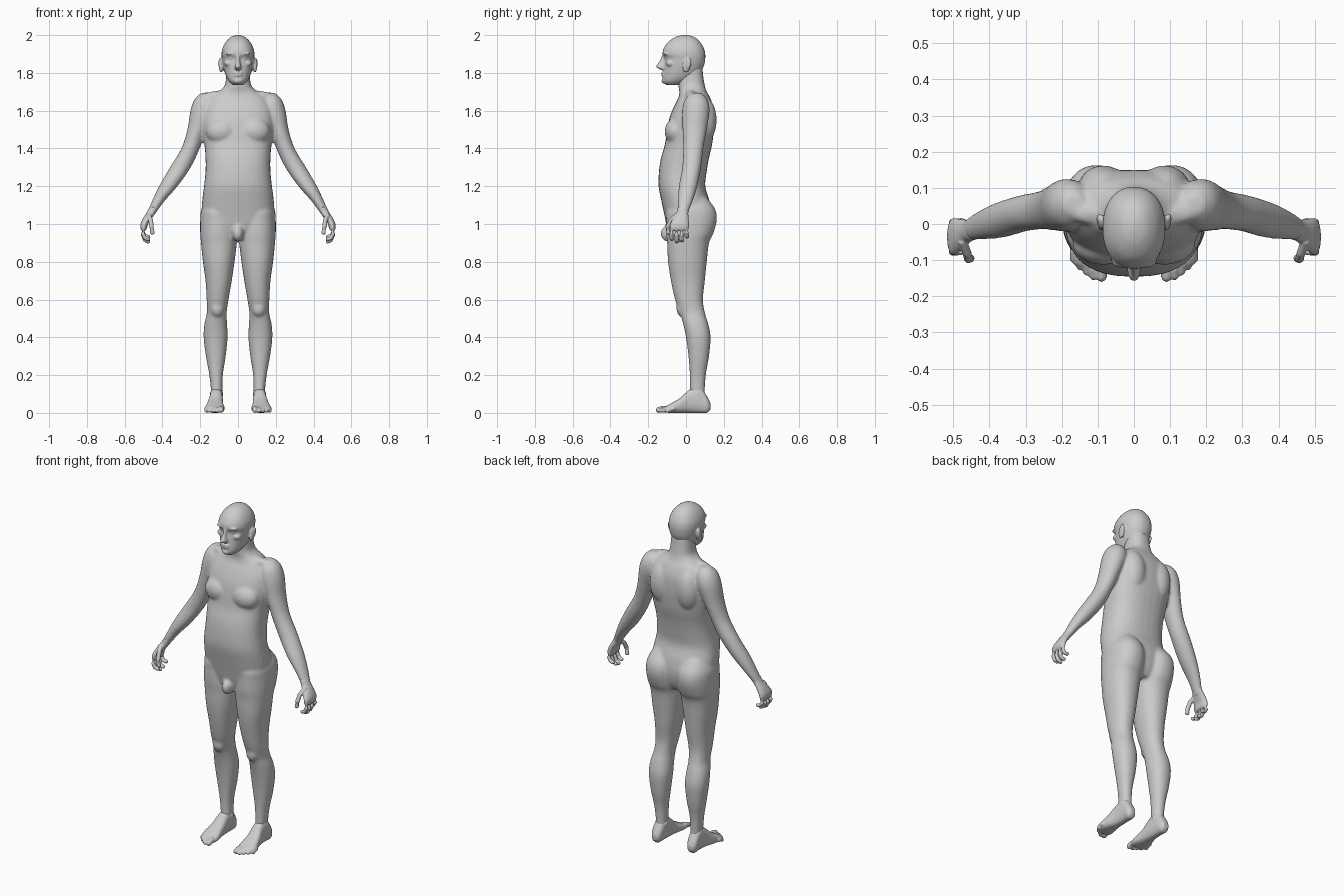
import bpy, bmesh, math
from mathutils import Matrix, Vector

cube = bpy.data.objects.get("Cube")
if cube:
    bpy.data.objects.remove(cube, do_unlink=True)

skin = bpy.data.materials.new("plain grey skin")
skin.use_nodes = True
GREY = (0.6, 0.6, 0.6, 1.0)
skin.diffuse_color = GREY
skin.node_tree.nodes["Principled BSDF"].inputs["Base Color"].default_value = GREY

CENTI = 0.01  # section tables are written in hundredths of a unit


def smooth_rows(rows, steps=4):
    """Catmull-Rom interpolation between the rows of a section table."""
    rows = [Vector(r) * CENTI for r in rows]
    result = []
    for i in range(len(rows) - 1):
        a, b, c, d = rows[max(i - 1, 0)], rows[i], rows[i + 1], rows[min(i + 2, len(rows) - 1)]
        for k in range(steps):
            t = k / steps
            result.append(b + (c - a) * (t / 2) + (a * 2 - b * 5 + c * 4 - d) * (t * t / 2)
                          + (b * 3 - a - c * 3 + d) * (t ** 3 / 2))
    return result + [rows[-1]]


def skin_rings(bm, rings):
    """Bridge a list of point rings and cap both ends."""
    loops = [[bm.verts.new(p) for p in ring] for ring in rings]
    n = len(loops[0])
    faces = [bm.faces.new((lo[i], lo[(i + 1) % n], hi[(i + 1) % n], hi[i]))
             for lo, hi in zip(loops, loops[1:]) for i in range(n)]
    faces += [bm.faces.new(loops[0]), bm.faces.new(loops[-1])]
    bmesh.ops.recalc_face_normals(bm, faces=faces)


def loft(bm, rows, power=2.2, along="z", sides=(1, -1), n=32):
    """Rounded sections; each row is position, x from, x to, depth from, depth to."""
    for side in sides:
        rings = []
        for pos, x0, x1, d0, d1 in smooth_rows(rows):
            ring = []
            for i in range(n):
                a = math.tau * i / n
                c, s = math.cos(a), math.sin(a)
                u = math.copysign(abs(c) ** (2 / power), c)
                v = math.copysign(abs(s) ** (2 / power), s)
                x = side * ((x0 + x1) / 2 + u * (x1 - x0) / 2)
                d = (d0 + d1) / 2 + v * (d1 - d0) / 2
                ring.append((x, d, pos) if along == "z" else (x, pos, d))
            rings.append(ring)
        skin_rings(bm, rings)


def centred(rows):
    """Expand position, half width, front, back to a full section row."""
    return [(z, -w, w, f, b) for z, w, f, b in rows]


def blob(bm, centre, size, sides=(1, -1), tilt=0.0):
    for side in sides:
        place = Matrix.Translation((side * centre[0], centre[1], centre[2]))
        place = place @ Matrix.Rotation(tilt, 4, "X") @ Matrix.Diagonal((*size, 1))
        bmesh.ops.create_uvsphere(bm, u_segments=24, v_segments=16, radius=1, matrix=place)


def digit(bm, points, radius):
    """Finger or toe: a rounded tube through the points, on both sides."""
    for side in (1, -1):
        pts = [Vector((side * x, y, z)) for x, y, z in points]
        rings = []
        for i, p in enumerate(pts):
            way = (pts[min(i + 1, len(pts) - 1)] - pts[max(i - 1, 0)]).normalized()
            turn = way.to_track_quat("Z", "Y")
            rings.append([p + turn @ Vector((radius * math.cos(math.tau * k / 12),
                                             radius * math.sin(math.tau * k / 12), 0))
                          for k in range(12)])
        skin_rings(bm, rings)
        bmesh.ops.create_uvsphere(bm, u_segments=12, v_segments=8, radius=radius,
                                  matrix=Matrix.Translation(pts[-1]))


def finish(name, bm, voxel, relax):
    """Fuse overlapping volumes into one smooth skin."""
    mesh = bpy.data.meshes.new(name)
    bm.to_mesh(mesh)
    bm.free()
    mesh.materials.append(skin)
    obj = bpy.data.objects.new(name, mesh)
    bpy.context.collection.objects.link(obj)
    fuse = obj.modifiers.new("fuse", "REMESH")
    fuse.mode = "VOXEL"
    fuse.voxel_size = voxel
    fuse.use_smooth_shade = True
    soften = obj.modifiers.new("soften", "SMOOTH")
    soften.factor = 0.5
    soften.iterations = relax
    return obj


# Torso and neck
body = bmesh.new()
loft(body, centred([
    (93, 9, -8, 10), (98, 17, -10, 12.5), (105, 19, -11.5, 13.5), (112, 19, -13, 12.5),
    (120, 18, -14.5, 10.2), (128, 17.2, -14.3, 11), (135, 17.2, -13.2, 12.2),
    (142, 17.8, -11.2, 13.8), (150, 19, -10, 14.8), (156, 19, -8.8, 15), (162, 18, -6.5, 14.5),
    (167, 15, -4, 12.7), (170, 10.5, -3.5, 11), (173, 7.2, -4, 10), (178, 6.3, -4, 9.2),
    (184, 6, -3, 8.5)]), power=2.4, sides=(1,))
blob(body, (0.085, -0.055, 1.49), (0.085, 0.058, 0.07))      # chest muscles
blob(body, (0.085, 0.1, 1.55), (0.07, 0.062, 0.12))          # shoulder blades
blob(body, (0.09, 0.03, 1.68), (0.09, 0.035, 0.025))         # collar muscles
blob(body, (0, -0.09, 0.95), (0.03, 0.045, 0.045), sides=(1,))

# Legs, running up into the hips and buttocks
loft(body, [
    (5, 8.5, 14.5, 1, 11), (10, 8.3, 14.2, 2, 10), (20, 8, 15.2, 2, 10.5), (30, 6.5, 17, 1.3, 12.2),
    (40, 5.5, 18.2, 0, 13), (47, 5.8, 17.8, -1.5, 11.8), (53, 6, 16.5, -3.3, 10),
    (60, 5, 16.6, -5.8, 9), (70, 3.3, 17.2, -8, 10), (80, 1.8, 18.6, -9.5, 11),
    (90, 0.6, 19.6, -10, 12.2), (95, 0.4, 20, -10.5, 14.5), (102, 0.6, 20, -10.5, 16.3),
    (108, 1.2, 19.4, -10, 15.4), (114, 4, 16, -4, 11)])
blob(body, (0.11, -0.025, 0.555), (0.035, 0.026, 0.045))     # kneecaps

# Arms, from the shoulder cap to the wrist
loft(body, [
    (169.5, 14, 19.5, 3, 8), (166, 12, 23, -0.5, 11.3), (160, 12, 25.2, -2, 12.5),
    (150, 16.5, 26.8, -1.8, 11), (140, 20.3, 30, -1.5, 9.2), (130, 25, 36, -2, 8),
    (120, 32, 41.8, -3.8, 6), (112, 39, 45.6, -4.3, 3.5), (106, 43.4, 48.2, -4.6, 1.2),
    (103, 45.5, 49.3, -5, 0.8)], power=2)
finish("body", body, 0.008, 6)

# Head with brow, eyes, nose, mouth and ears
head = bmesh.new()
loft(head, centred([
    (173.5, 2.6, -10.3, -3), (175, 4.4, -12, 0), (177, 5.8, -12.4, 4), (180, 7, -12, 7.5),
    (184, 8, -11.6, 9.6), (187.5, 8.5, -11.3, 10.2), (190, 8.7, -12.4, 10.2),
    (193, 8.2, -11.8, 9.5), (196.5, 6.4, -9.4, 7.4), (199, 3.7, -5.6, 4.4),
    (200, 1, -2, 1)]), sides=(1,))
loft(head, centred([
    (181.5, 1.2, -13.2, -9), (182.5, 1.9, -15, -9), (183.5, 1.7, -15.9, -9),
    (186, 1.1, -14.2, -9), (189.5, 0.9, -12.6, -9)]), sides=(1,))
blob(head, (0.036, -0.102, 1.902), (0.028, 0.019, 0.009))    # brow ridges
blob(head, (0.033, -0.094, 1.877), (0.016, 0.015, 0.009))    # eyes
blob(head, (0.048, -0.08, 1.85), (0.025, 0.026, 0.018))      # cheekbones
for lip in (1.8, 1.787):
    blob(head, (0, -0.115, lip), (0.026, 0.016, 0.007), sides=(1,))
blob(head, (0, -0.11, 1.758), (0.024, 0.02, 0.016), sides=(1,))
blob(head, (0.09, 0.004, 1.84), (0.011, 0.021, 0.04), tilt=-0.2)
blob(head, (0.097, 0.014, 1.85), (0.007, 0.014, 0.028), tilt=-0.2)
finish("head", head, 0.005, 3)

# Hands, hanging with softly curled fingers
hands = bmesh.new()
loft(hands, [
    (109, 42, 46.8, -4.4, 1.6), (106, 43.6, 48.4, -5, 1.2), (103, 45.8, 50.3, -6.8, 1.4),
    (100, 47.6, 51.6, -8.4, 1.6), (97.5, 48.3, 51.6, -8.6, 1.4), (96.5, 49, 51, -8, 1)])
for i, drop in enumerate((0.075, 0.088, 0.082, 0.062)):
    y = -0.075 + 0.027 * i
    digit(hands, [(0.5, y, 0.99), (0.503, y - 0.002, 0.985 - drop * 0.5),
                  (0.492, y - 0.002, 0.985 - drop * 0.8), (0.476, y, 0.995 - drop)], 0.011)
digit(hands, [(0.475, -0.045, 1.05), (0.462, -0.08, 1.02), (0.458, -0.097, 0.985),
              (0.453, -0.095, 0.955)], 0.0125)
finish("hands", hands, 0.004, 2)

# Feet with five toes each
feet = bmesh.new()
loft(feet, [
    (13, 10, 13.2, 2, 5), (11, 8.7, 14.6, 0, 9), (7, 8.2, 14.8, 0, 14), (1.5, 8, 15.2, 0, 12),
    (-3, 7.8, 16.3, 0, 8), (-8, 7.1, 17.3, 0, 5), (-11, 7.2, 16.8, 0.2, 3.4),
    (-12, 8, 14.5, 0.6, 2.8)], power=2.5, along="y")
blob(feet, (0.113, 0.065, 0.1), (0.036, 0.025, 0.03))        # ankle bones
for i in range(5):
    x = 0.09 + 0.0185 * i + (0.004 if i else 0)
    tip = -0.145 + 0.003 * i * i - 0.004 * (i == 1)
    size = 0.0155 if i == 0 else 0.0105
    digit(feet, [(x, -0.06, 0.022), (x, tip + 0.02, 0.022), (x, tip, size)], size)
finish("feet", feet, 0.005, 2)
